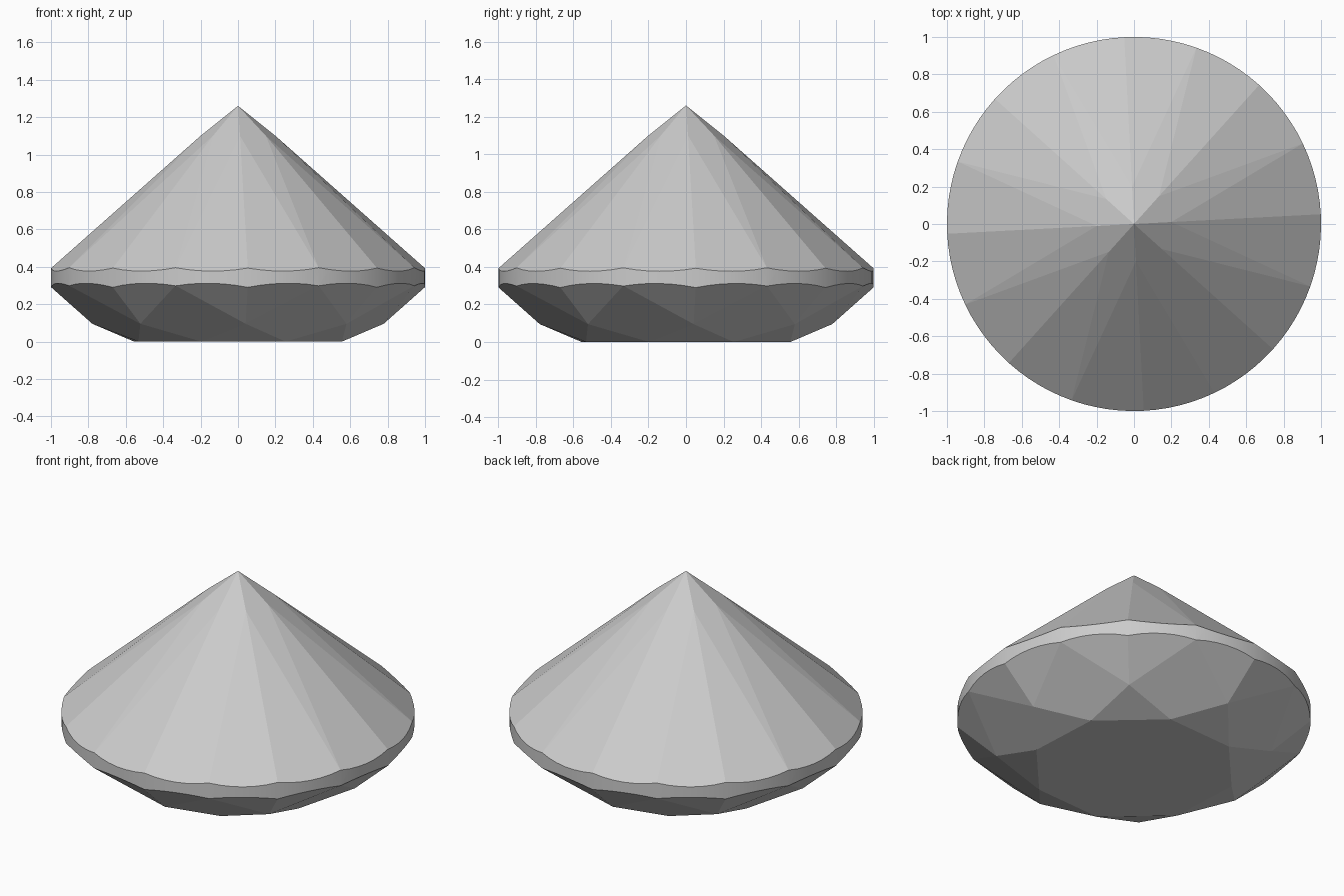
import bpy, bmesh
from math import cos, sin, radians
from mathutils import Vector, Matrix

if "Cube" in bpy.data.objects:
    bpy.data.objects.remove(bpy.data.objects["Cube"])

TURN = 3       # rotation of the facet pattern, degrees
STEP = 22.5    # half of one eighth of the stone
TOP = 1.26     # height of the point
CENTRE = Vector((0, 0, 0.35))


def polar(r, angle, z):
    a = radians(angle + TURN)
    return Vector((r * cos(a), r * sin(a), z))


def cut_facet(bm, a, b, c):
    """Slice off everything beyond the plane through three points."""
    normal = (b - a).cross(c - a).normalized()
    if normal.dot(CENTRE - a) > 0:
        normal.negate()
    geom = bm.verts[:] + bm.edges[:] + bm.faces[:]
    cut = bmesh.ops.bisect_plane(bm, geom=geom, dist=1e-5, plane_co=a,
                                 plane_no=normal, clear_outer=True)
    rim = [e for e in cut["geom_cut"]
           if isinstance(e, bmesh.types.BMEdge) and e.is_boundary]
    bmesh.ops.holes_fill(bm, edges=rim, sides=0)


# Round blank whose wall becomes the girdle
bm = bmesh.new()
blank = Matrix.Translation((0, 0, TOP / 2)) @ Matrix.Rotation(radians(TURN), 4, "Z")
bmesh.ops.create_cone(bm, cap_ends=True, segments=96, radius1=1, radius2=1,
                      depth=TOP, matrix=blank)

point = Vector((0, 0, TOP))
slope = TOP - 0.395
for k in range(8):
    mid = k * 45           # star and half facets
    main = mid + STEP      # kite facets
    # Main facets: long ones to the point, kites to the table
    edge = polar(1, main, 0.395)
    side = polar(1, main + 90, 0) - polar(0, 0, 0)
    cut_facet(bm, point, edge, edge + side)
    cut_facet(bm, polar(0.59, main, 0), polar(0.78, mid, 0.095),
              polar(0.78, mid + 45, 0.095))
    # Star facets around the table
    cut_facet(bm, polar(0.78, mid, 0.095), polar(0.59, mid - STEP, 0),
              polar(0.59, mid + STEP, 0))
    # Half facets, paired on both sides of the girdle
    tip = polar(0.2, mid, TOP - slope * 0.2 * cos(radians(STEP)))
    for s in (-STEP, STEP):
        cut_facet(bm, tip, polar(1, mid, 0.393), polar(1, mid + s, 0.395))
        cut_facet(bm, polar(0.78, mid, 0.095), polar(1, mid, 0.29),
                  polar(1, mid + s, 0.298))

bmesh.ops.remove_doubles(bm, verts=bm.verts[:], dist=1e-4)
bmesh.ops.recalc_face_normals(bm, faces=bm.faces[:])
mesh = bpy.data.meshes.new("cut_gem")
bm.to_mesh(mesh)
bm.free()
gem = bpy.data.objects.new("cut_gem", mesh)
bpy.context.scene.collection.objects.link(gem)

# Single pale grey colour
grey = bpy.data.materials.new("pale_grey")
grey.use_nodes = True
grey.diffuse_color = (0.6, 0.6, 0.6, 1)
grey.node_tree.nodes["Principled BSDF"].inputs["Base Color"].default_value = (0.6, 0.6, 0.6, 1)
mesh.materials.append(grey)

# Smooth girdle wall, crisp facets
bpy.ops.object.select_all(action="DESELECT")
gem.select_set(True)
bpy.context.view_layer.objects.active = gem
bpy.ops.object.shade_smooth_by_angle(angle=radians(5))
